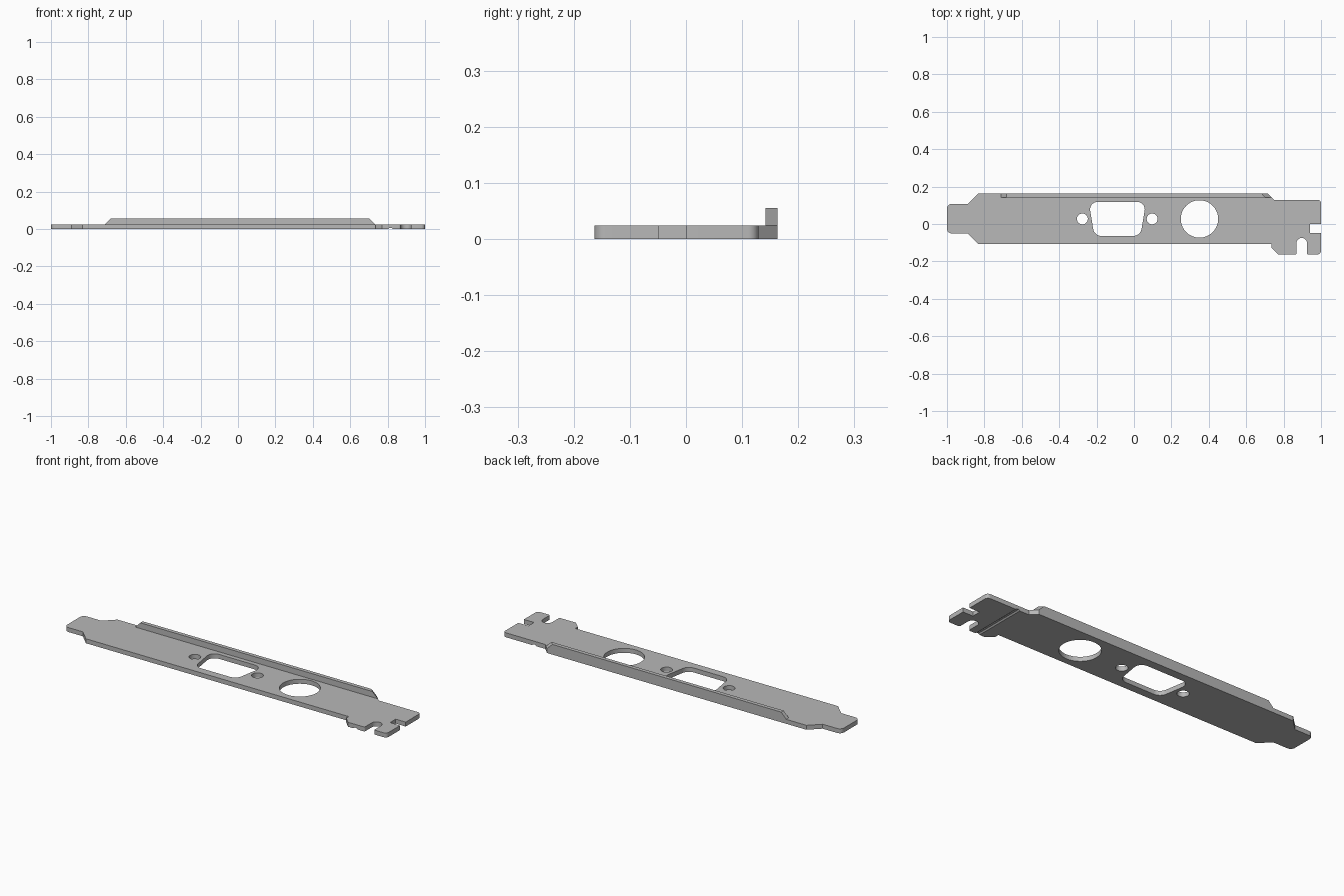
import bpy, bmesh, math
from mathutils import Vector

cube = bpy.data.objects.get("Cube")
if cube:
    bpy.data.objects.remove(cube, do_unlink=True)

T = 0.024      # sheet thickness
TOP = 0.055    # height of the folded lip

steel = bpy.data.materials.new("grey_steel")
steel.use_nodes = True
steel.diffuse_color = (0.48, 0.48, 0.48, 1)
steel.node_tree.nodes["Principled BSDF"].inputs["Base Color"].default_value = (0.48, 0.48, 0.48, 1)


def rounded(corners, steps=8):
    """Outline points from (x, y, radius) corners; radius 0 stays sharp."""
    pts = []
    for i, (x, y, r) in enumerate(corners):
        p = Vector((x, y))
        if r == 0:
            pts.append(p)
            continue
        a = (Vector(corners[i - 1][:2]) - p).normalized()
        b = (Vector(corners[(i + 1) % len(corners)][:2]) - p).normalized()
        half = a.angle(b) / 2
        centre = p + (a + b).normalized() * (r / math.sin(half))
        start = p + a * (r / math.tan(half)) - centre
        end = p + b * (r / math.tan(half)) - centre
        sweep = math.atan2(start.x * end.y - start.y * end.x, start.dot(end))
        for k in range(steps + 1):
            t = sweep * k / steps
            c, s = math.cos(t), math.sin(t)
            pts.append(centre + Vector((start.x * c - start.y * s, start.x * s + start.y * c)))
    return pts


def circle(x, y, r, n=48):
    return [Vector((x + r * math.cos(math.tau * k / n), y + r * math.sin(math.tau * k / n)))
            for k in range(n)]


def add_object(name, bm):
    bmesh.ops.recalc_face_normals(bm, faces=bm.faces)
    mesh = bpy.data.meshes.new(name)
    bm.to_mesh(mesh)
    bm.free()
    mesh.materials.append(steel)
    obj = bpy.data.objects.new(name, mesh)
    bpy.context.collection.objects.link(obj)
    return obj


def evaluated_mesh(obj):
    deps = bpy.context.evaluated_depsgraph_get()
    return bpy.data.meshes.new_from_object(obj.evaluated_get(deps))


def prism(name, lower, upper):
    """Solid between two matching rings of points."""
    bm = bmesh.new()
    a = [bm.verts.new(p) for p in lower]
    b = [bm.verts.new(p) for p in upper]
    bm.faces.new(a)
    bm.faces.new(b)
    for i in range(len(a)):
        j = (i + 1) % len(a)
        bm.faces.new((a[i], a[j], b[j], b[i]))
    return add_object(name, bm)


# Plate outline, counter-clockwise from the narrow tongue
outline = rounded([
    (-1, 0.107, 0.025), (-1, -0.05, 0.025), (-0.89, -0.05, 0), (-0.832, -0.107, 0),
    (0.735, -0.107, 0), (0.735, -0.128, 0), (0.77, -0.163, 0),
    (0.869, -0.163, 0.008), (0.869, -0.075, 0.027), (0.925, -0.075, 0.027),
    (0.925, -0.163, 0.008), (1, -0.163, 0.02), (1, -0.048, 0), (0.94, -0.048, 0),
    (0.94, 0, 0), (1, 0, 0), (1, 0.129, 0.018), (0.748, 0.129, 0),
    (0.715, 0.163, 0), (-0.832, 0.163, 0), (-0.89, 0.107, 0),
])

# Connector window, its two screw holes and the round socket hole
window = rounded([(-0.242, 0.118, 0.04), (0.065, 0.118, 0.04),
                  (0.034, -0.064, 0.045), (-0.212, -0.064, 0.045)])
holes = [window, circle(-0.276, 0.027, 0.029), circle(0.097, 0.027, 0.029),
         circle(0.35, 0.027, 0.1, 64)]

# Plate filled from a flat curve so the holes go right through
curve = bpy.data.curves.new("plate_profile", "CURVE")
curve.dimensions = "2D"
curve.fill_mode = "BOTH"
curve.extrude = T / 2
for loop in [outline] + holes:
    spline = curve.splines.new("POLY")
    spline.points.add(len(loop) - 1)
    for point, p in zip(spline.points, loop):
        point.co = (p.x, p.y, 0, 1)
    spline.use_cyclic_u = True
profile = bpy.data.objects.new("plate_profile", curve)
bpy.context.collection.objects.link(profile)
bm = bmesh.new()
bm.from_mesh(evaluated_mesh(profile))
bpy.data.objects.remove(profile, do_unlink=True)
bmesh.ops.translate(bm, verts=bm.verts, vec=(0, 0, T / 2))
bmesh.ops.remove_doubles(bm, verts=bm.verts, dist=0.0001)
plate = add_object("bracket_plate", bm)

# Bend groove across the underside
section = [(0.803, -0.01), (0.803, 0), (0.81, 0.006), (0.82, 0.006), (0.827, 0), (0.827, -0.01)]
cutter = prism("groove_cutter", [(x, -0.3, z) for x, z in section], [(x, 0.3, z) for x, z in section])
cutter.hide_render = True
cut = plate.modifiers.new("groove", "BOOLEAN")
cut.operation = "DIFFERENCE"
cut.solver = "EXACT"
cut.object = cutter
result = evaluated_mesh(plate)
plate.modifiers.clear()
plate.data = result
bpy.data.objects.remove(cutter, do_unlink=True)

# Folded lip along the back edge, with sloped ends
IN, OUT = 0.142, 0.163
lip = prism("back_lip",
            [(-0.712, IN, T), (0.735, IN, T), (0.715, OUT, T), (-0.712, OUT, T)],
            [(-0.682, IN, TOP), (0.702, IN, TOP), (0.682, OUT, TOP), (-0.682, OUT, TOP)])

# Smooth the rounded cuts, keep edges crisp
for obj in (plate, lip):
    bpy.ops.object.select_all(action="DESELECT")
    obj.select_set(True)
    bpy.context.view_layer.objects.active = obj
    bpy.ops.object.shade_smooth_by_angle(angle=math.radians(30))
